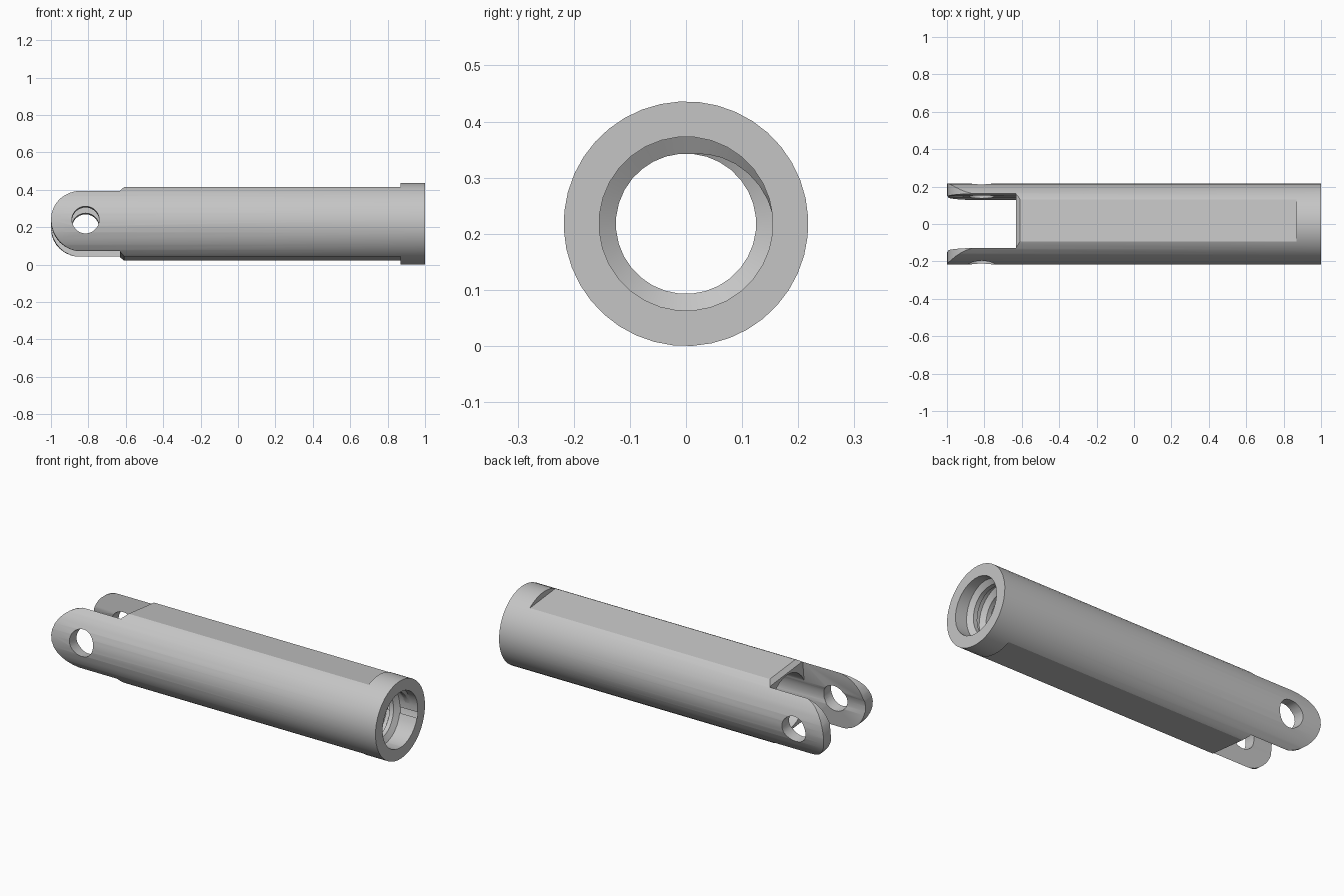
import bpy, bmesh
from math import sin, cos, pi, radians

if "Cube" in bpy.data.objects:
    bpy.data.objects.remove(bpy.data.objects["Cube"], do_unlink=True)

RADIUS, BORE, CREST = 0.218, 0.155, 0.125
FLAT, SLOT = 0.186, 0.146      # half distances across the flats and the slot
TILT = radians(-6)             # roll about the long axis

steel = bpy.data.materials.new("steel_grey")
steel.use_nodes = True
grey = (0.56, 0.56, 0.56, 1)
steel.diffuse_color = grey
steel.node_tree.nodes["Principled BSDF"].inputs["Base Color"].default_value = grey


def circle(r, n, cx=0, cz=0):
    return [(cx + r * cos(2 * pi * i / n), cz + r * sin(2 * pi * i / n)) for i in range(n)]


def rect(x0, x1, z0, z1):
    return [(x0, z0), (x1, z0), (x1, z1), (x0, z1)]


def finish(name, bm):
    bmesh.ops.recalc_face_normals(bm, faces=bm.faces)
    mesh = bpy.data.meshes.new(name)
    bm.to_mesh(mesh)
    bm.free()
    mesh.materials.append(steel)
    obj = bpy.data.objects.new(name, mesh)
    bpy.context.collection.objects.link(obj)
    return obj


def prism(name, points, axis, start, end):
    """Extrude a closed outline along x (points are y, z) or y (points are x, z)."""
    bm = bmesh.new()
    place = (lambda p, d: (d, p[0], p[1])) if axis == "x" else (lambda p, d: (p[0], d, p[1]))
    a = [bm.verts.new(place(p, start)) for p in points]
    b = [bm.verts.new(place(p, end)) for p in points]
    bm.faces.new(a)
    bm.faces.new(b)
    for i in range(len(a)):
        j = (i + 1) % len(a)
        bm.faces.new((a[i], a[j], b[j], b[i]))
    return finish(name, bm)


def activate(obj):
    bpy.ops.object.select_all(action="DESELECT")
    obj.select_set(True)
    bpy.context.view_layer.objects.active = obj


def cut(obj, cutter):
    mod = obj.modifiers.new("cut", "BOOLEAN")
    mod.operation = "DIFFERENCE"
    mod.solver = "EXACT"
    mod.object = cutter
    activate(obj)
    bpy.ops.object.modifier_apply(modifier=mod.name)
    bpy.data.objects.remove(cutter, do_unlink=True)


# Tube with a full length bore
body = prism("forked_tube", circle(RADIUS, 40), "x", -1, 1)
cut(body, prism("bore_cutter", circle(BORE, 32), "x", -1.2, 1.2))

# Long flats above and below, stopping at the collar
for side in (-1, 1):
    z0, z1 = sorted((side * FLAT, side * 0.4))
    cut(body, prism("flat_cutter", rect(-1.2, 0.87, z0, z1), "y", -0.4, 0.4))

# Fork slot with chamfered mouth
slot = [(-1.2, -0.3), (-0.605, -0.3), (-0.605, -0.19), (-0.63, -0.165),
        (-0.63, 0.165), (-0.605, 0.19), (-0.605, 0.3), (-1.2, 0.3)]
cut(body, prism("slot_cutter", slot, "y", -SLOT, SLOT))

# Rounded fork tips
tip_r = 0.163
tip_x = tip_r - 1
arc = [(tip_x - tip_r * sin(pi * i / 16), tip_r * cos(pi * i / 16)) for i in range(17)]
tips = arc + [(tip_x, -0.3), (-1.2, -0.3), (-1.2, 0.3), (tip_x, 0.3)]
cut(body, prism("tip_cutter", tips, "y", -0.4, 0.4))

# Cross pin hole through both arms
cut(body, prism("pin_cutter", circle(0.073, 28, -0.815), "y", -0.4, 0.4))


# Helical thread inside the collar end
def helix(name, start, pitch, turns, steps):
    bm = bmesh.new()
    rings = []
    total = turns * steps
    root = BORE + 0.006
    for i in range(total + 1):
        a = 2 * pi * i / steps
        rise = min(1, i / 8, (total - i) / 8) * 0.98 + 0.02
        top = root + (CREST - root) * rise
        x = start - pitch * i / steps
        section = [(-0.034, root), (-0.012, top), (0.012, top), (0.034, root)]
        rings.append([bm.verts.new((x + dx, r * cos(a), r * sin(a))) for dx, r in section])
    for p, q in zip(rings, rings[1:]):
        for k in range(4):
            m = (k + 1) % 4
            bm.faces.new((p[k], p[m], q[m], q[k]))
    bm.faces.new(rings[0])
    bm.faces.new(rings[-1])
    return finish(name, bm)


thread = helix("inner_thread", 0.94, 0.08, 10, 32)

# Shade and set in place
for obj in (body, thread):
    activate(obj)
    bpy.ops.object.shade_smooth_by_angle(angle=radians(25))
    obj.rotation_euler.x = TILT
    obj.location.z = RADIUS
